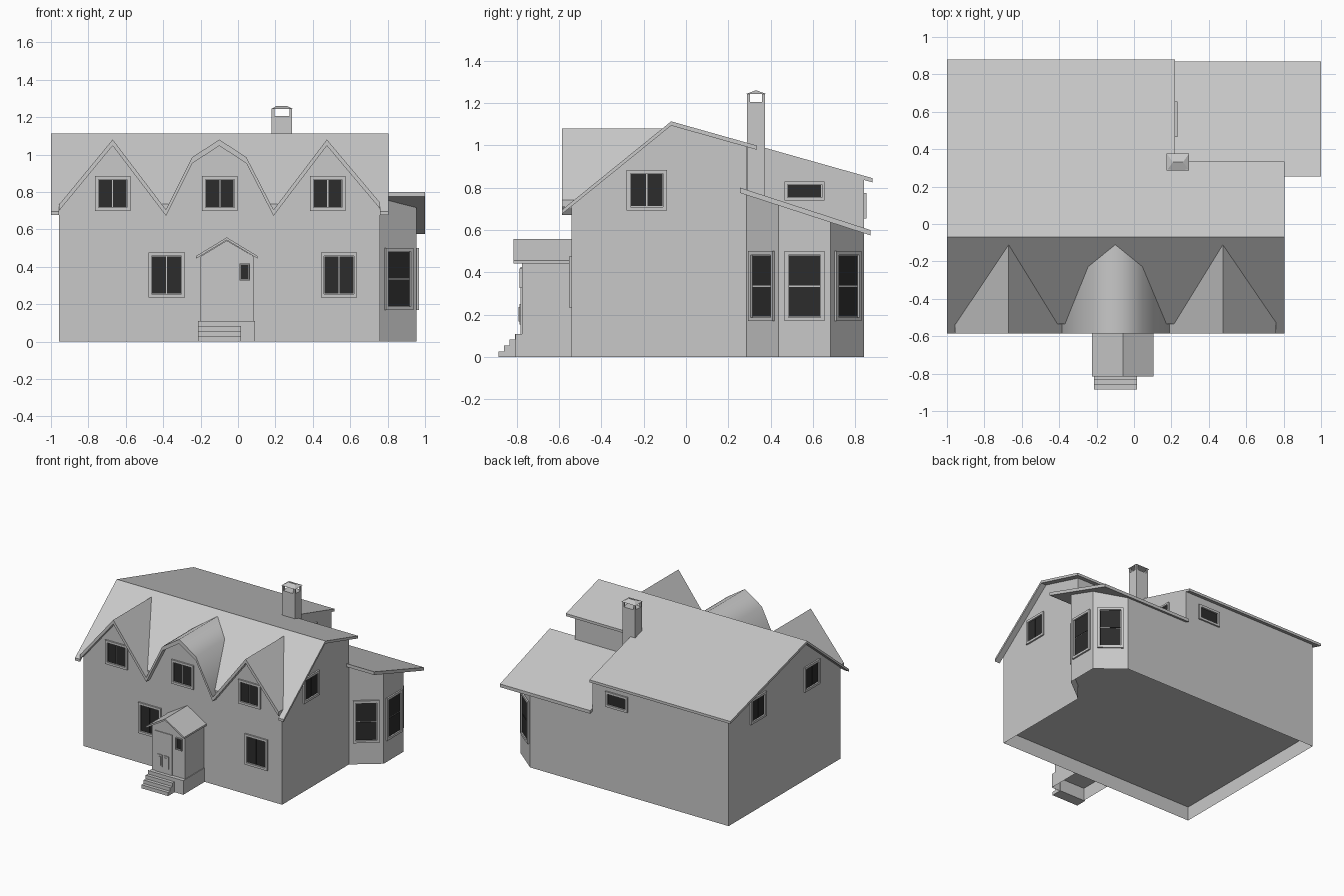
import bpy, bmesh, math
from mathutils import Matrix, Vector

old = bpy.data.objects.get("Cube")
if old:
    bpy.data.objects.remove(old, do_unlink=True)


def material(name, rgb):
    m = bpy.data.materials.new(name)
    m.use_nodes = True
    m.diffuse_color = (*rgb, 1)
    m.node_tree.nodes["Principled BSDF"].inputs["Base Color"].default_value = (*rgb, 1)
    return m


GREY = material("plain grey", (0.58, 0.58, 0.58))
DARK = material("dark glass", (0.025, 0.025, 0.025))


def finish(name, bm, matrix=None):
    bmesh.ops.recalc_face_normals(bm, faces=bm.faces)
    me = bpy.data.meshes.new(name)
    bm.to_mesh(me)
    bm.free()
    me.materials.append(GREY)
    me.materials.append(DARK)
    ob = bpy.data.objects.new(name, me)
    bpy.context.collection.objects.link(ob)
    if matrix:
        ob.matrix_world = matrix
    return ob


def prism(name, pts, axis, a, b, caps=True, top=None):
    """Extrude a 2D outline along an axis; top gives a sloped upper end."""
    bm = bmesh.new()

    def place(p, t):
        if axis == "x":
            return (t, p[0], p[1])
        if axis == "y":
            return (p[0], t, p[1])
        return (p[0], p[1], t)

    lo = [bm.verts.new(place(p, a)) for p in pts]
    hi = [bm.verts.new(place(p, top(p) if top else b)) for p in pts]
    n = len(pts)
    for i in range(n):
        j = (i + 1) % n
        bm.faces.new((lo[i], lo[j], hi[j], hi[i]))
    if caps:
        bm.faces.new(lo)
        bm.faces.new(hi)
    return finish(name, bm)


def add_box(bm, x0, x1, y0, y1, z0, z1, mat=0):
    m = Matrix.Translation(((x0 + x1) / 2, (y0 + y1) / 2, (z0 + z1) / 2)) @ \
        Matrix.Diagonal((x1 - x0, y1 - y0, z1 - z0, 1))
    made = bmesh.ops.create_cube(bm, size=1, matrix=m)
    for f in {f for v in made["verts"] for f in v.link_faces}:
        f.material_index = mat


def box(name, *dims):
    bm = bmesh.new()
    add_box(bm, *dims)
    return finish(name, bm)


def sheet(name, line, axis, a, b, thick):
    """Roof sheet: a polyline thickened downwards and extruded."""
    return prism(name, line + [(u, z - thick) for u, z in reversed(line)], axis, a, b)


def window(name, place, angle, w, h, cols, rows, rim=0.018):
    """Raised frame with dark panes; local -y points out of the wall."""
    bm = bmesh.new()
    x, z = w / 2, h / 2
    for s in (-1, 1):
        add_box(bm, *sorted((s * x, s * (x - rim))), -0.012, 0.005, -z, z)
        add_box(bm, -x + rim, x - rim, -0.012, 0.005, *sorted((s * z, s * (z - rim))))
    pw, ph = (w - 2 * rim) / cols, (h - 2 * rim) / rows
    gap = 0.003
    for c in range(cols):
        for r in range(rows):
            px, pz = -x + rim + c * pw, -z + rim + r * ph
            add_box(bm, px + gap, px + pw - gap, -0.004, 0.003, pz + gap, pz + ph - gap, 1)
    return finish(name, bm, Matrix.Translation(place) @ Matrix.Rotation(math.radians(angle), 4, "Z"))


# Shared heights and edges
FLOOR, LEFT, STEP, RIGHT, FRONT, BACK = 0.11, -0.957, 0.22, 0.76, -0.54, 0.84
RIDGE, SLAB = (-0.07, 1.113), 0.02


def rear(y):
    return 1.113 - 0.282 * (y + 0.07)


def front(y):
    return 1.113 + 0.81 * (y + 0.07)


def low(y):
    return 0.80 - 0.325 * (y - 0.255)


# Main walls, in two depths
for name, a, b, end in (("main_house", LEFT, STEP, BACK), ("right_house", STEP, RIGHT, 0.285)):
    prism(name, [(FRONT + 0.005, FLOOR), (end, FLOOR), (end, rear(end) - 0.015),
                 (RIDGE[0], RIDGE[1] - 0.015), (FRONT + 0.005, front(FRONT) - 0.015)], "x", a, b)

# Low wing with an angled bay
bay = [(RIGHT, 0.285), (0.955, 0.437), (0.955, 0.682), (RIGHT, BACK)]
prism("bay_wing", [(STEP, 0.28)] + bay + [(STEP, BACK)], "z", FLOOR, 0, top=lambda p: low(p[1]) - 0.015)

# Open foundation skirt below the floor
prism("foundation_skirt", [(LEFT, FRONT), (RIGHT, FRONT)] + bay + [(LEFT, BACK)], "z", 0, FLOOR, caps=False)

# Main roof, with rake strips over the gable ends
for name, a, b, end, eave in (("main_roof", -0.957, STEP, 0.88, -0.535),
                              ("right_roof", STEP, RIGHT, 0.335, -0.535),
                              ("left_rake", -1.0, -0.957, 0.88, -0.585),
                              ("right_rake", RIGHT, 0.805, 0.335, -0.585)):
    sheet(name, [(eave, front(eave)), RIDGE, (end, rear(end))], "x", a, b, SLAB)
sheet("wing_roof", [(0.255, low(0.255)), (0.87, low(0.87))], "x", STEP, 1.0, 0.025)

# Three wall dormers: two pointed, one with broken slopes
peak, valley = 1.08, 0.705
dormers = {
    "left_dormer": [(LEFT, 0.732), (-0.67, peak), (-0.385, valley)],
    "middle_dormer": [(-0.385, valley), (-0.245, 0.985), (-0.1, peak), (0.045, 0.985), (0.19, valley)],
    "right_dormer": [(0.19, valley), (0.475, peak), (RIGHT, 0.742)],
}
outline = []
for name, line in dormers.items():
    ob = sheet(name + "_roof", line, "y", -0.585, -0.112, 0.033)
    if len(line) > 3:
        bpy.ops.object.select_all(action="DESELECT")
        ob.select_set(True)
        bpy.context.view_layer.objects.active = ob
        bpy.ops.object.shade_smooth_by_angle(angle=math.radians(70))
    outline += [(x, z - 0.015) for x, z in line if (x, z - 0.015) not in outline]
prism("front_wall", [(RIGHT, FLOOR), (LEFT, FLOOR)] + outline, "y", FRONT, FRONT + 0.01)

# Windows
for x in (-0.67, -0.097, 0.48):
    window("upper_front_window", (x, FRONT, 0.792), 0, 0.19, 0.187, 2, 1)
for x in (-0.382, 0.54):
    window("lower_front_window", (x, FRONT, 0.355), 0, 0.195, 0.24, 2, 1)
window("right_gable_window", (RIGHT, -0.185, 0.788), 90, 0.19, 0.193, 2, 1)
for y in (-0.185, 0.48):
    window("left_gable_window", (LEFT, y, 0.788), -90, 0.19, 0.193, 2, 1)
window("upper_side_window", (STEP, 0.56, 0.785), 90, 0.19, 0.09, 1, 1, 0.014)
window("back_window", (0.01, BACK, 0.715), 180, 0.19, 0.12, 1, 1)
for p, q in zip(bay, bay[1:]):
    d = Vector(q) - Vector(p)
    mid = (Vector(p) + Vector(q)) / 2
    window("bay_window", (mid.x, mid.y, 0.335), math.degrees(math.atan2(d.y, d.x)), 0.188, 0.33, 1, 2)

# Chimney with corner posts and a hipped cap
cx0, cx1, cy0, cy1 = 0.18, 0.29, 0.288, 0.372
box("chimney_shaft", cx0, cx1, cy0, cy1, 0.7, 1.205)
for x in (cx0, cx1 - 0.014):
    for y in (cy0, cy1 - 0.014):
        box("chimney_post", x, x + 0.014, y, y + 0.014, 1.205, 1.245)
bm = bmesh.new()
base = [bm.verts.new(v) for v in ((0.175, 0.285, 1.243), (0.295, 0.285, 1.243),
                                  (0.295, 0.377, 1.243), (0.175, 0.377, 1.243))]
r0, r1 = bm.verts.new((0.208, 0.331, 1.26)), bm.verts.new((0.262, 0.331, 1.26))
for f in (base, (base[0], base[1], r1, r0), (base[2], base[3], r0, r1),
          (base[1], base[2], r1), (base[3], base[0], r0)):
    bm.faces.new(f)
finish("chimney_cap", bm)

# Porch
prism("porch_walls", [(-0.2, FLOOR), (0.085, FLOOR), (0.085, 0.455), (-0.06, 0.54), (-0.2, 0.455)],
      "y", -0.775, FRONT)
sheet("porch_roof", [(-0.225, 0.457), (-0.06, 0.557), (0.105, 0.457)], "y", -0.815, FRONT, 0.014)
prism("porch_base", [(-0.205, -0.805), (0.09, -0.805), (0.09, FRONT), (-0.205, FRONT)],
      "z", 0, FLOOR, caps=False)
box("porch_floor", -0.205, 0.09, -0.805, FRONT, FLOOR - 0.01, FLOOR)
for i in range(4):
    box("porch_step", -0.215, 0.015, -0.885 + 0.026 * i, -0.8, 0.0275 * i, 0.0275 * (i + 1))

# Door with two raised panels, and the small porch window
box("door", -0.172, -0.025, -0.781, -0.77, FLOOR, 0.425)
for x in (-0.127, -0.07):
    box("door_panel", x - 0.021, x + 0.021, -0.787, -0.778, 0.155, 0.25)
    box("door_panel_inner", x - 0.012, x + 0.012, -0.791, -0.785, 0.168, 0.237)
window("porch_window", (0.036, -0.775, 0.372), 0, 0.056, 0.092, 1, 1, 0.005)
